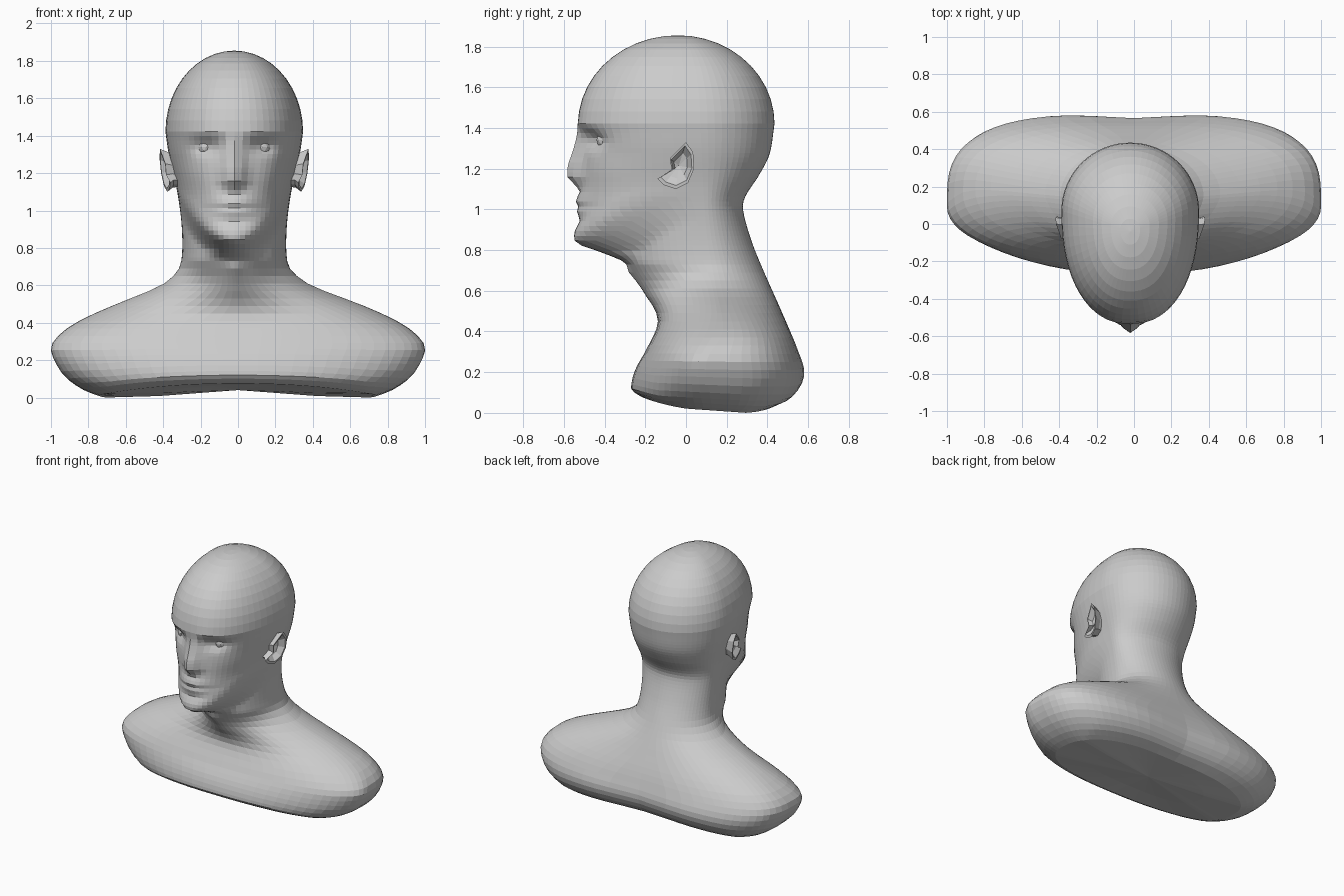
import bpy, bmesh, math

if "Cube" in bpy.data.objects:
    bpy.data.objects.remove(bpy.data.objects["Cube"], do_unlink=True)

clay = bpy.data.materials.new("grey_clay")
clay.use_nodes = True
grey = (0.6, 0.6, 0.6, 1)
clay.diffuse_color = grey
clay.node_tree.nodes["Principled BSDF"].inputs["Base Color"].default_value = grey

MID = -0.02        # head sits slightly off centre
SKULL = 1.42       # height where the domed skull starts
TOP = 1.855
SEGMENTS = 64

# Profiles: (height, value)
half_width = [(0, .74), (.03, .82), (.1, .92), (.18, .975), (.27, 1), (.35, .94), (.42, .83),
              (.5, .65), (.55, .52), (.6, .4), (.66, .32), (.72, .285), (.9, .28),
              (1.1, .305), (1.3, .35), (SKULL, .368)]
front_edge = [(0, -.21), (.03, -.25), (.06, -.27), (.18, -.25), (.3, -.2), (.43, -.14),
              (.5, -.15), (.58, -.2), (.68, -.26), (.74, -.3), (.79, -.42), (.83, -.53),
              (.87, -.55), (.95, -.53), (1.1, -.515), (1.25, -.505), (1.36, -.515), (SKULL, -.53)]
back_edge = [(0, .44), (.05, .53), (.17, .59), (.3, .56), (.5, .47), (.7, .38), (.85, .32),
             (1, .28), (1.06, .29), (1.17, .36), (1.27, .41), (SKULL, .435)]
widest_y = [(0, .13), (.25, .1), (.4, .18), (.6, .15), (.9, .1), (SKULL, .07)]
front_power = [(0, 2.2), (.2, 2.1), (.38, 2.3), (.5, 1.7), (.58, 1.5), (.66, 1.6), (.75, 2),
               (1.1, 2.15), (SKULL, 2.25)]
back_power = [(0, 3), (.25, 3.2), (.5, 2.2), (.7, 2), (SKULL, 2)]


def sample(profile, z):
    """Smooth interpolation through the profile points."""
    z = min(max(z, profile[0][0]), profile[-1][0])
    last = len(profile) - 1
    slope = lambda k: ((profile[min(k + 1, last)][1] - profile[max(k - 1, 0)][1])
                       / (profile[min(k + 1, last)][0] - profile[max(k - 1, 0)][0]))
    for i in range(last):
        (a, va), (b, vb) = profile[i], profile[i + 1]
        if z <= b:
            h, t = b - a, (z - a) / (b - a)
            return (va * (1 + 2 * t) * (1 - t) ** 2 + slope(i) * h * t * (1 - t) ** 2
                    + vb * t * t * (3 - 2 * t) + slope(i + 1) * h * t * t * (t - 1))


def clamp(v):
    return max(0, min(1, v))


def bump(x, z, cx, cz, wx, wz):
    return math.exp(-((x - cx) / wx) ** 2 - ((z - cz) / wz) ** 2)


def face_relief(x, z):
    """Forward relief of the face; x is measured from the face centre."""
    ax = abs(x)
    bridge = clamp((1.42 - z) / .2) * clamp((z - 1.09) / .07)
    nose = .075 * bridge * math.exp(-(ax / (.035 + .025 * bridge)) ** 2)
    sockets = -.045 * bump(ax, z, .15, 1.34, .075, .045)
    brow = .006 * bump(ax, z, .13, 1.43, .12, .04)
    cheeks = .01 * bump(ax, z, .2, 1.2, .08, .08)
    lips = .025 * bump(ax, z, 0, 1.03, .1, .045)
    mouth = -.018 * bump(ax, z, 0, 1.02, .11, .014)
    under_lip = -.01 * bump(ax, z, 0, .94, .1, .025)
    throat = .015 * bump(ax, z, 0, .69, .04, .04)
    return nose + sockets + brow + cheeks + lips + mouth + under_lip + throat


def ring_points(z):
    dome = math.sqrt(max(0, 1 - (max(0, z - SKULL) / (TOP - SKULL)) ** 2))
    w, yc, yb = sample(half_width, z), sample(widest_y, z), sample(back_edge, z)
    shift = MID * clamp((z - .5) / .2)
    # The jaw line climbs from the chin towards the ears
    jaw = .22 * clamp((z - .72) / .08) * clamp((1.3 - z) / .25)
    pts = []
    for i in range(SEGMENTS):
        a = 2 * math.pi * i / SEGMENTS
        c, s = math.cos(a), math.sin(a)
        n = sample(front_power if s < 0 else back_power, z)
        x = math.copysign(abs(c) ** (2 / n), c) * w
        depth = abs(s) ** (2 / n)
        if s < 0:
            jaw_z = max(min(z, .72), z - jaw * (x / .28) ** 2)
            y = yc + depth * (sample(front_edge, jaw_z) - yc)
        else:
            spine = .025 * bump(x, z, 0, .15, .25, .2)
            y = yc + depth * (yb - spine - yc)
        x, y = x * dome, -.04 + (y + .04) * dome
        if s < 0 and z > .55:
            y -= face_relief(x, z) * min(1, depth * 1.5)
        # Underside rises at the front and in the middle
        fade = max(0, 1 - z / .3)
        lift = .04 * max(0, 1 - (x / .7) ** 2) + .035 * clamp((.3 - y) / .5)
        pts.append((x + shift, y, z + lift * fade))
    return pts


def add_object(name, bm):
    bmesh.ops.recalc_face_normals(bm, faces=bm.faces[:])
    mesh = bpy.data.meshes.new(name)
    bm.to_mesh(mesh)
    bm.free()
    mesh.materials.append(clay)
    obj = bpy.data.objects.new(name, mesh)
    bpy.context.collection.objects.link(obj)
    return obj


def loft(name, rings, first_tip, last_tip):
    """Skin a stack of rings and close both ends with fans."""
    bm = bmesh.new()
    rows = [[bm.verts.new(p) for p in ring] for ring in rings]
    count = len(rows[0])
    for low, high in zip(rows, rows[1:]):
        for i in range(count):
            j = (i + 1) % count
            bm.faces.new((low[i], low[j], high[j], high[i]))
    for row, tip in ((rows[0], first_tip), (rows[-1], last_tip)):
        v = bm.verts.new(tip)
        for i in range(count):
            bm.faces.new((row[i], row[(i + 1) % count], v))
    return add_object(name, bm)


# Head, neck and shoulders in one skin: finer rows at the base, face and crown
heights = [0, .015, .035, .06, .09]
heights += [.13 + .04 * i for i in range(16)]
heights += [.75 + .024 * i for i in range(29)]
dome_steps = 11
heights += [SKULL + (TOP - SKULL) * math.sin(math.pi / 2 * k / dome_steps)
            for k in range(1, dome_steps)]
body = [ring_points(z) for z in heights]
underside = [(x * .6, .15 + (y - .15) * .6, z * .8 + .008) for x, y, z in body[0]]
loft("bust", [underside] + body, (0, .15, .04), (MID, -.04, TOP))

# Ears: a flared rim around a sunken bowl, outline as (y, z)
ear_outline = [(-.08, 1.25), (-.04, 1.29), (0, 1.33), (.035, 1.28), (.04, 1.2),
               (.01, 1.13), (-.05, 1.1), (-.11, 1.12), (-.14, 1.15), (-.07, 1.19)]
EAR_Y, EAR_Z = -.035, 1.215


def ear_ring(side, scale, base, flare):
    ring = []
    for y, z in ear_outline:
        out = base + flare * (.5 + (y - EAR_Y) * 4 + (z - EAR_Z) * 2)
        ring.append((MID + side * out, EAR_Y + (y - EAR_Y) * scale,
                     EAR_Z + (z - EAR_Z) * scale))
    return ring


for side, label in ((1, "left"), (-1, "right")):
    rings = [ear_ring(side, .75, .27, 0), ear_ring(side, .8, .325, .02),
             ear_ring(side, 1, .345, .06), ear_ring(side, .85, .35, .05),
             ear_ring(side, .55, .33, .02)]
    loft(label + "_ear", rings, (MID + side * .26, EAR_Y, EAR_Z),
         (MID + side * .325, EAR_Y, EAR_Z))

    # Eyeball set into the socket
    bm = bmesh.new()
    bmesh.ops.create_icosphere(bm, subdivisions=2, radius=.045)
    eye = add_object(label + "_eye", bm)
    eye.location = (MID + side * .15, -.395, 1.34)
